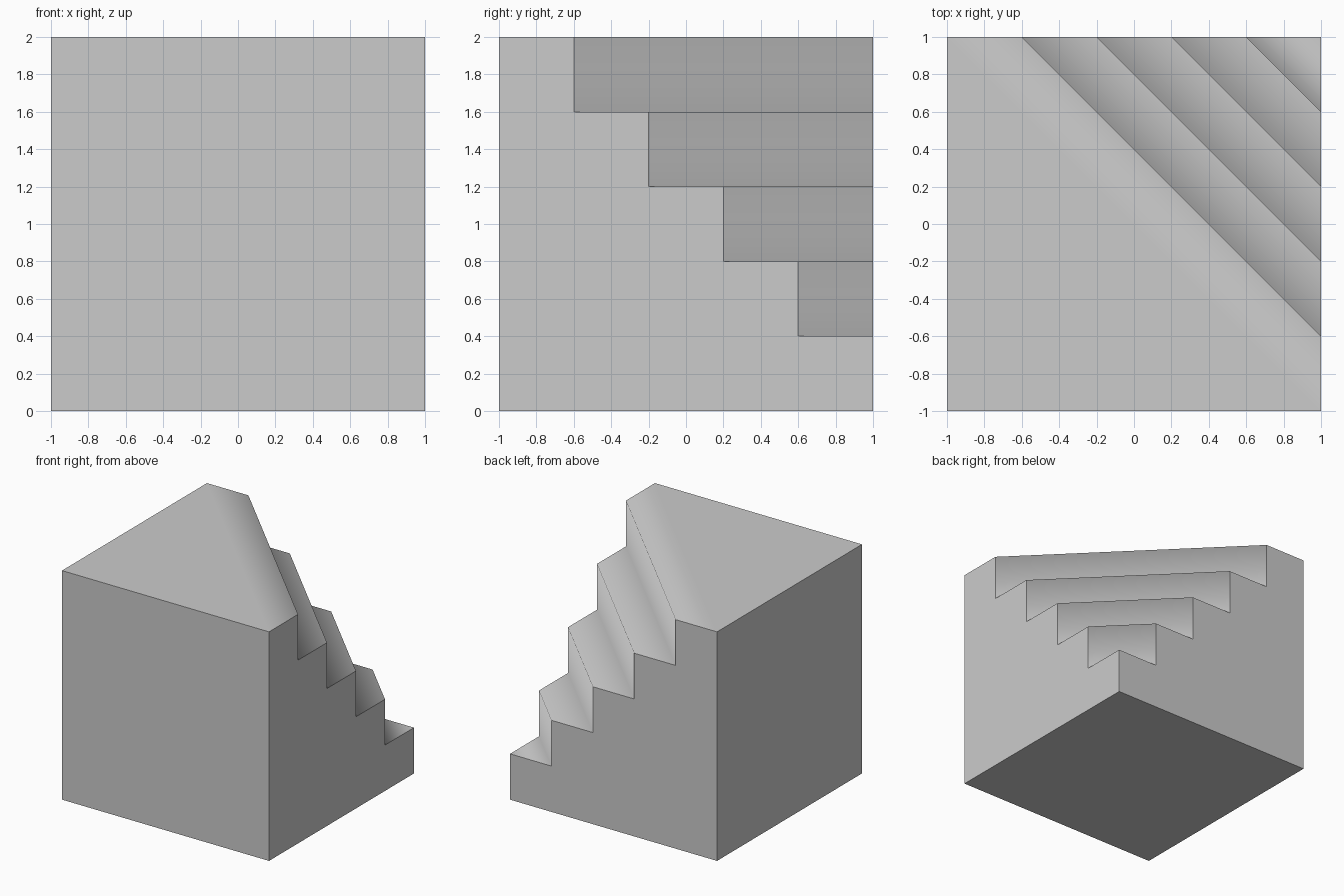
import bpy
import bmesh

default_cube = bpy.data.objects.get("Cube")
if default_cube:
    bpy.data.objects.remove(default_cube, do_unlink=True)

# Single plain grey
GREY = (0.6, 0.6, 0.6, 1)
grey = bpy.data.materials.new("plain_grey")
grey.use_nodes = True
grey.diffuse_color = GREY
grey.node_tree.nodes["Principled BSDF"].inputs["Base Color"].default_value = GREY

# Stair profile as (diagonal distance, height), from the top landing down
STEP = 0.4
profile = [(0, 2), (STEP, 2)]
for i in range(1, 5):
    height = 2 - i * STEP
    profile.append((i * STEP, height))
    if i < 4:
        profile.append(((i + 1) * STEP, height))

bm = bmesh.new()
side = [bm.verts.new((1, d - 1, z)) for d, z in profile]
back = [bm.verts.new((d - 1, 1, z)) for d, z in profile]
low_corner = bm.verts.new((1, 1, STEP))
top_corner = bm.verts.new((-1, -1, 2))
front_left, front_right, back_right, back_left = [
    bm.verts.new((x, y, 0)) for x, y in ((-1, -1), (1, -1), (1, 1), (-1, 1))]


def face(verts, smooth=False):
    bm.faces.new(verts).smooth = smooth


# Landing, treads and risers blend smoothly into each other
face((top_corner, side[0], back[0]), True)
for i in range(len(profile) - 1):
    face((side[i], side[i + 1], back[i + 1], back[i]), True)
face((side[-1], low_corner, back[-1]), True)

# Flat outer walls and base
face([front_right, back_right, low_corner] + side[::-1])
face([back_left, back_right, low_corner] + back[::-1])
face((front_left, front_right, side[0], top_corner))
face((front_left, back_left, back[0], top_corner))
face((front_left, front_right, back_right, back_left))
bmesh.ops.recalc_face_normals(bm, faces=bm.faces)

# Keep the wall outlines crisp
for edge in bm.edges:
    edge.smooth = all(f.smooth for f in edge.link_faces)

mesh = bpy.data.meshes.new("corner_stairs")
bm.to_mesh(mesh)
bm.free()
mesh.materials.append(grey)
stairs = bpy.data.objects.new("corner_stairs", mesh)
bpy.context.collection.objects.link(stairs)
